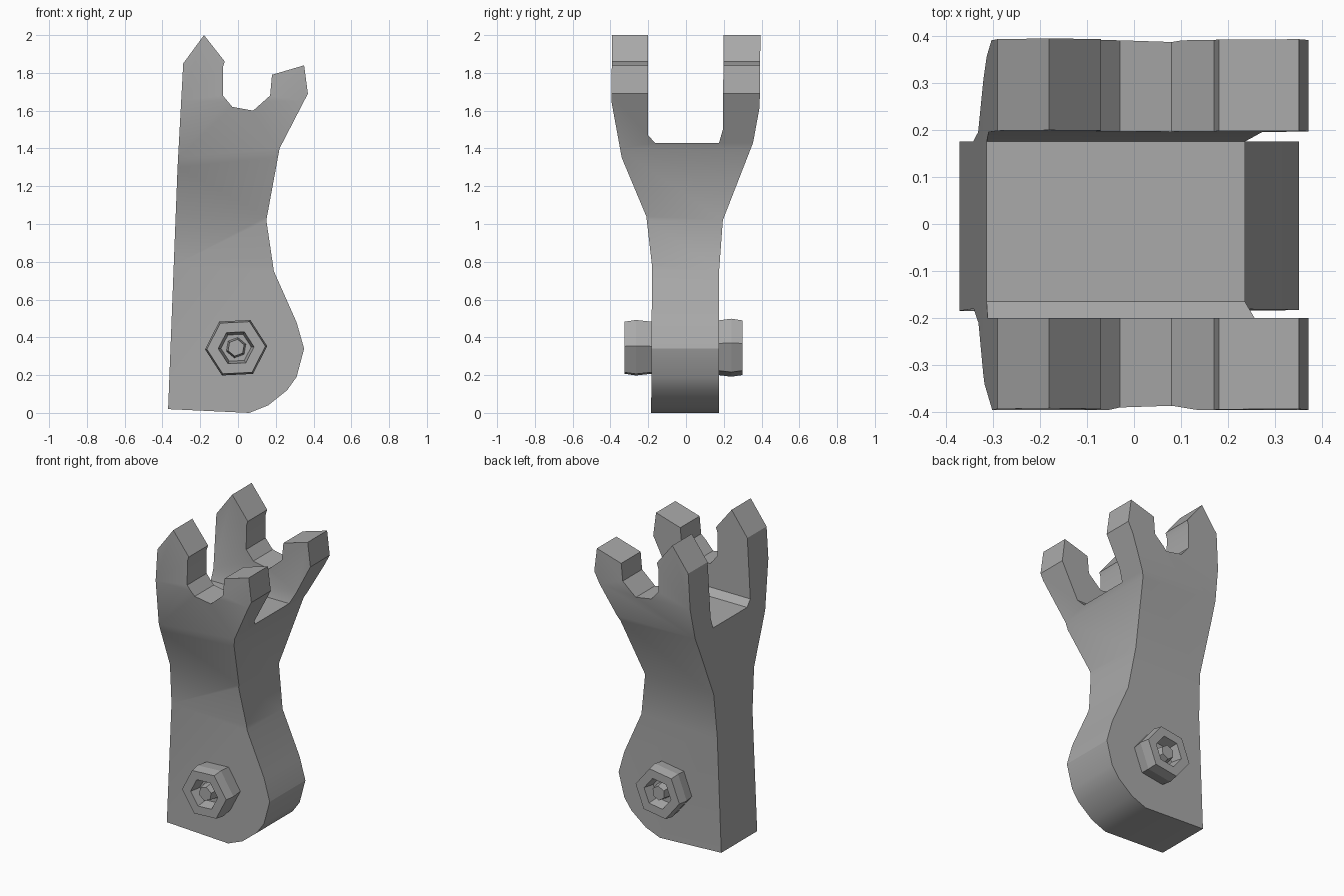
import bpy, bmesh, math
from mathutils import Vector

if "Cube" in bpy.data.objects:
    bpy.data.objects.remove(bpy.data.objects["Cube"], do_unlink=True)

GREY = (0.4, 0.4, 0.4, 1.0)
metal = bpy.data.materials.new("plain grey")
metal.use_nodes = True
metal.diffuse_color = GREY
metal.node_tree.nodes["Principled BSDF"].inputs["Base Color"].default_value = GREY


def make_object(name, bm):
    bmesh.ops.recalc_face_normals(bm, faces=bm.faces)
    mesh = bpy.data.meshes.new(name)
    bm.to_mesh(mesh)
    bm.free()
    mesh.materials.append(metal)
    obj = bpy.data.objects.new(name, mesh)
    bpy.context.collection.objects.link(obj)
    return obj


def prism(name, points, direction):
    """Extrude a closed outline of 3D points along a direction."""
    bm = bmesh.new()
    face = bm.faces.new([bm.verts.new(p) for p in points])
    new = bmesh.ops.extrude_face_region(bm, geom=[face])["geom"]
    bmesh.ops.translate(bm, vec=Vector(direction),
                        verts=[v for v in new if isinstance(v, bmesh.types.BMVert)])
    return make_object(name, bm)


def smooth(obj, angle):
    bpy.ops.object.select_all(action="DESELECT")
    obj.select_set(True)
    bpy.context.view_layer.objects.active = obj
    bpy.ops.object.shade_smooth_by_angle(angle=math.radians(angle))


# Outline of the arm from the front: rounded heel, waist, two tines and a notch
front_outline = [
    (-.37, .02), (.06, 0), (.16, .04), (.26, .12), (.31, .19), (.35, .34),
    (.31, .48), (.19, .75), (.15, 1.02), (.22, 1.4), (.37, 1.69), (.35, 1.84),
    (.18, 1.79), (.17, 1.68), (.08, 1.6), (-.03, 1.62), (-.08, 1.68),
    (-.08, 1.83), (-.07, 1.86), (-.18, 2), (-.29, 1.85), (-.32, 1.3)]

# Outline of the arm from the side: straight shank opening into a fork
side_outline = [
    (-.185, -.1), (.175, -.1), (.175, .75), (.195, 1.02), (.355, 1.43),
    (.39, 1.62), (.395, 2.1), (.2, 2.1), (.195, 1.5), (.175, 1.43),
    (-.165, 1.43), (-.2, 1.47), (-.2, 2.1), (-.39, 2.1), (-.395, 1.65),
    (-.34, 1.35), (-.21, 1.04), (-.18, .78)]

# The arm is the volume shared by both outlines
arm = prism("forked_arm", [(x, -.5, z) for x, z in front_outline], (0, 1, 0))
helper = prism("side_helper", [(-.6, y, z) for y, z in side_outline], (1.2, 0, 0))
helper.hide_render = True
mod = arm.modifiers.new("shape", "BOOLEAN")
mod.operation = "INTERSECT"
mod.solver = "EXACT"
mod.object = helper
bpy.context.view_layer.update()
shaped = bpy.data.meshes.new_from_object(
    arm.evaluated_get(bpy.context.evaluated_depsgraph_get()))
arm.modifiers.clear()
arm.data = shaped
bpy.data.objects.remove(helper, do_unlink=True)
smooth(arm, 28)


def bolt(name, side, depth, turn):
    """Six-sided bolt head with a socket and a small pin inside it."""
    # (radius, y) rings from the arm outwards, then down into the socket
    rings = [(.145, .1), (.165, depth - .06), (.155, depth), (.095, depth),
             (.08, depth - .07), (.055, depth - .07), (.045, depth - .01)]
    bm = bmesh.new()
    loops = []
    for i, (radius, y) in enumerate(rings):
        twist = turn + (.3 if i > 4 else 0)
        loops.append([bm.verts.new((
            -.01 + radius * math.cos(twist + k * math.pi / 3), side * y,
            .345 + radius * math.sin(twist + k * math.pi / 3))) for k in range(6)])
    for a, b in zip(loops, loops[1:]):
        for k in range(6):
            n = (k + 1) % 6
            bm.faces.new((a[k], a[n], b[n], b[k]))
    bm.faces.new(loops[0])
    bm.faces.new(loops[-1])
    return make_object(name, bm)


bolt("front_bolt", -1, .325, .05)
bolt("back_bolt", 1, .3, .15)
